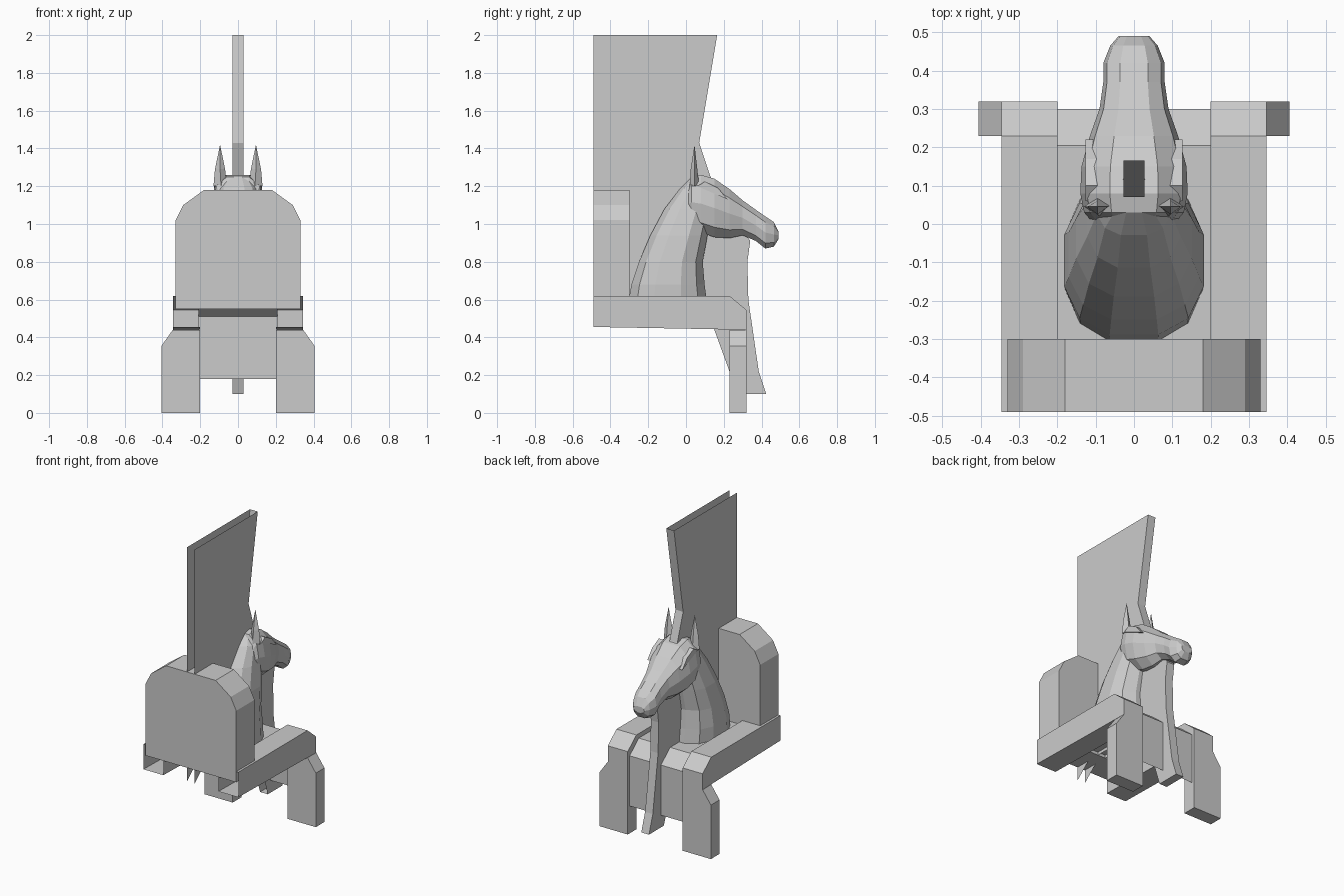
import bpy, bmesh, math
from mathutils import Matrix

cube = bpy.data.objects.get("Cube")
if cube:
    bpy.data.objects.remove(cube)

grey = bpy.data.materials.new("plain_grey")
grey.use_nodes = True
grey.diffuse_color = (0.6, 0.6, 0.6, 1)
grey.node_tree.nodes["Principled BSDF"].inputs["Base Color"].default_value = (0.6, 0.6, 0.6, 1)


def finish(name, bm):
    bmesh.ops.recalc_face_normals(bm, faces=bm.faces)
    mesh = bpy.data.meshes.new(name)
    bm.to_mesh(mesh)
    bm.free()
    mesh.materials.append(grey)
    obj = bpy.data.objects.new(name, mesh)
    bpy.context.collection.objects.link(obj)
    return obj


def loft(name, rings, cap_ends=True):
    """Skin closed rings of points, in order."""
    bm = bmesh.new()
    rows = [[bm.verts.new(p) for p in ring] for ring in rings]
    n = len(rows[0])
    for a, b in zip(rows, rows[1:]):
        for i in range(n):
            j = (i + 1) % n
            bm.faces.new((a[i], a[j], b[j], b[i]))
    if cap_ends:
        bm.faces.new(rows[0])
        bm.faces.new(rows[-1])
    return finish(name, bm)


def prism(name, profile, lo, hi, axis, open_sides=()):
    """Extrude a profile along x (points are y, z) or y (points are x, z)."""
    bm = bmesh.new()
    place = (lambda p, d: (d, p[0], p[1])) if axis == "x" else (lambda p, d: (p[0], d, p[1]))
    a, b = [[bm.verts.new(place(p, d)) for p in profile] for d in (lo, hi)]
    n = len(profile)
    bm.faces.new(a)
    bm.faces.new(b)
    for i in range(n):
        if i not in open_sides:
            j = (i + 1) % n
            bm.faces.new((a[i], a[j], b[j], b[i]))
    return finish(name, bm)


# Back panel with a clipped top
half = [(0.33, 0.55), (0.33, 1.02), (0.29, 1.10), (0.18, 1.18)]
prism("back_panel", half + [(-x, z) for x, z in reversed(half)], -0.49, -0.30, "y")

# Armrests (open at the panel end) and legs on both sides
arm = [(-0.49, 0.62), (0.23, 0.62), (0.32, 0.545), (0.32, 0.44), (-0.49, 0.455)]
leg = [(0.2, 0), (0.405, 0), (0.405, 0.355), (0.345, 0.44), (0.2, 0.44)]
for side, s in (("left", 1), ("right", -1)):
    prism(side + "_armrest", arm, 0.2 * s, 0.345 * s, "x", open_sides=(4,))
    prism(side + "_leg", [(x * s, z) for x, z in leg], 0.23, 0.32, "y")

# Seat sheet folding down into an apron
bm = bmesh.new()
fold = [(-0.3, 0.59), (0.205, 0.59), (0.30, 0.51), (0.30, 0.18)]
rows = [[bm.verts.new((x, y, z)) for x in (-0.21, 0.21)] for y, z in fold]
for a, b in zip(rows, rows[1:]):
    bm.faces.new((a[0], a[1], b[1], b[0]))
finish("seat_and_apron", bm)

# Thin upright fin, open along its top and panel edge
fin = [(-0.49, 2), (0.165, 2), (0.07, 1.43), (0.13, 1.25), (0.34, 0.91), (0.325, 0.8),
       (0.33, 0.6), (0.385, 0.22), (0.425, 0.1), (0.27, 0.1), (0.23, 0.22), (0.15, 0.44),
       (0.1, 0.55), (-0.39, 0.55), (-0.49, 0.46)]
prism("upright_fin", fin, -0.028, 0.028, "x", open_sides=(0, 9, 10, 11, 12, 13, 14))


# Horse neck: stacked rounded rings given as height, rear y, throat y, half width
def soft(v):
    return math.copysign(abs(v) ** 0.8, v)


neck = [(0.57, -0.31, 0.115, 0.185), (0.68, -0.29, 0.1, 0.187), (0.8, -0.25, 0.09, 0.175),
        (0.94, -0.19, 0.115, 0.155), (1.08, -0.115, 0.14, 0.125), (1.19, -0.03, 0.14, 0.1),
        (1.25, 0.03, 0.12, 0.06)]
angles = [math.radians(15 + 30 * i) for i in range(12)]
loft("horse_neck", [[(w * soft(math.sin(t)), (y0 + y1) / 2 + (y1 - y0) / 2 * soft(math.cos(t)) * 1.02, z)
                     for t in angles] for z, y0, y1, w in neck])

# Horse head: rings along y given as y, top, bottom, half width
section = [(0.45, 1), (0.88, 0.82), (1, 0.5), (0.85, 0.17), (0.42, 0)]
section += [(-x, z) for x, z in reversed(section)]
head = [(-0.005, 1.17, 1.02, 0.10), (0.03, 1.25, 0.98, 0.13), (0.08, 1.26, 0.955, 0.14),
        (0.15, 1.24, 0.93, 0.137), (0.23, 1.185, 0.925, 0.115), (0.30, 1.125, 0.94, 0.09),
        (0.37, 1.075, 0.91, 0.08), (0.42, 1.04, 0.87, 0.08), (0.465, 1.01, 0.88, 0.062),
        (0.49, 0.96, 0.92, 0.04)]
loft("horse_head", [[(x * w, y, bot + z * (top - bot)) for x, z in section]
                    for y, top, bot, w in head])

# Ears and brows
for side, s in (("left", 1), ("right", -1)):
    bm = bmesh.new()
    base = [bm.verts.new((s * x, y, z)) for x, y, z in
            ((0.06, 0.05, 1.2), (0.09, 0.02, 1.2), (0.13, 0.045, 1.2), (0.095, 0.07, 1.2))]
    mid = [bm.verts.new((s * x, y, z)) for x, y, z in
           ((0.068, 0.045, 1.29), (0.095, 0.025, 1.29), (0.122, 0.045, 1.29), (0.095, 0.06, 1.29))]
    tip = bm.verts.new((s * 0.095, 0.045, 1.42))
    for i in range(4):
        j = (i + 1) % 4
        bm.faces.new((base[i], base[j], mid[j], mid[i]))
        bm.faces.new((mid[i], mid[j], tip))
    finish(side + "_ear", bm)
    brow = [(0.06, 1.2), (0.1, 1.225), (0.17, 1.19), (0.22, 1.13), (0.14, 1.165)]
    prism(side + "_brow", brow, 0.08 * s, 0.127 * s, "x")
